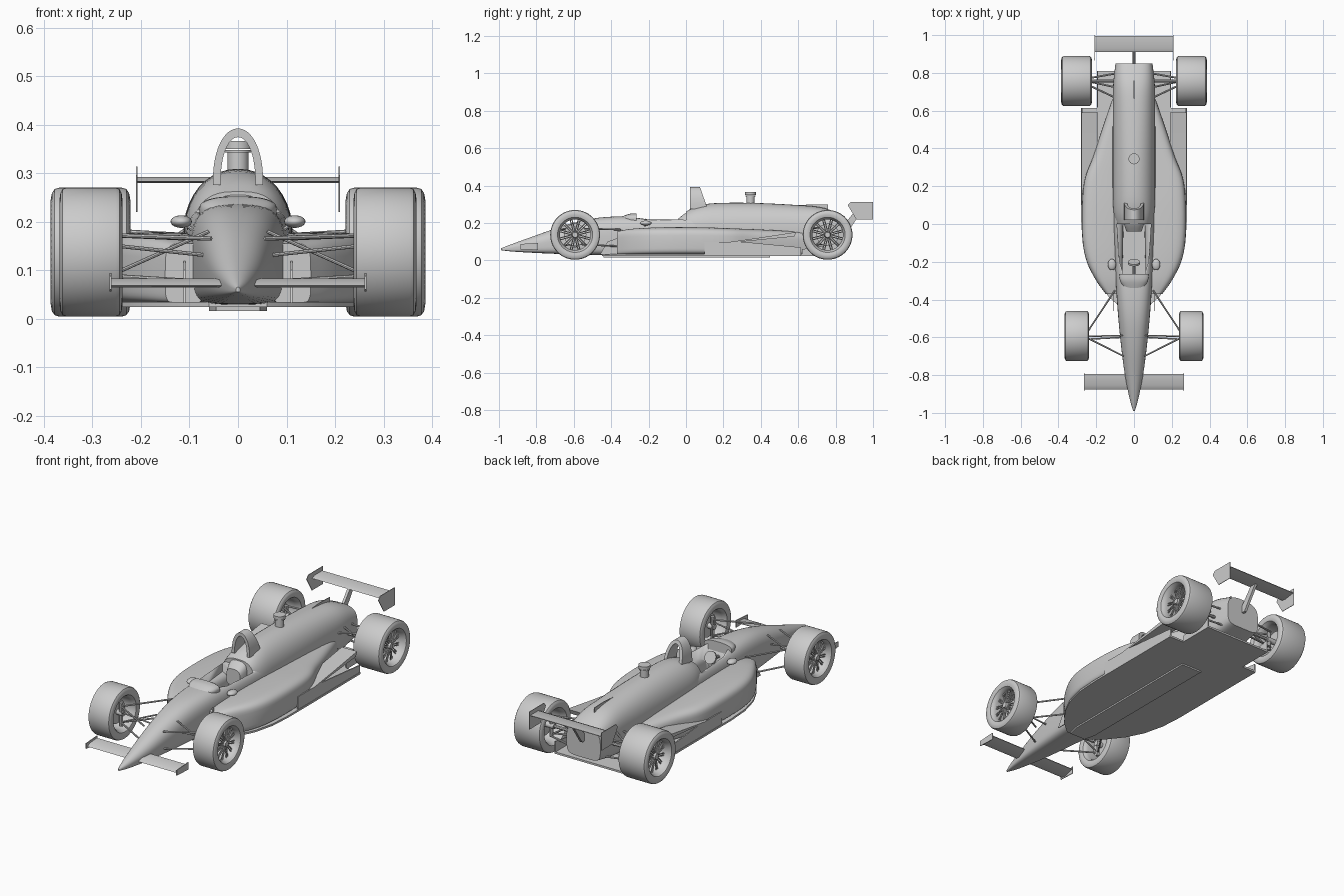
import bpy, bmesh, math
from mathutils import Vector

if "Cube" in bpy.data.objects:
    bpy.data.objects.remove(bpy.data.objects["Cube"])

grey = bpy.data.materials.new("plain grey")
grey.use_nodes = True
grey.diffuse_color = (0.6, 0.6, 0.6, 1)
grey.node_tree.nodes["Principled BSDF"].inputs["Base Color"].default_value = grey.diffuse_color


def finish(name, bm, mirror=False, angle=35):
    """Turn a bmesh into a shaded object, mirrored across x when paired."""
    bmesh.ops.recalc_face_normals(bm, faces=bm.faces)
    mesh = bpy.data.meshes.new(name)
    bm.to_mesh(mesh)
    bm.free()
    mesh.materials.append(grey)
    ob = bpy.data.objects.new(name, mesh)
    bpy.context.collection.objects.link(ob)
    bpy.ops.object.select_all(action='DESELECT')
    ob.select_set(True)
    bpy.context.view_layer.objects.active = ob
    bpy.ops.object.shade_smooth_by_angle(angle=math.radians(angle))
    if mirror:
        ob.modifiers.new("both sides", 'MIRROR').use_clip = False
    return ob


def bridge(bm, rings, closed=False):
    """Skin rings of points; cap the ends unless the rings close on themselves."""
    vs = [[bm.verts.new(p) for p in r] for r in rings]
    n = len(vs[0])
    for a, b in zip(vs, vs[1:] + vs[:1] if closed else vs[1:]):
        for i in range(n):
            j = (i + 1) % n
            bm.faces.new((a[i], a[j], b[j], b[i]))
    if not closed:
        bm.faces.new(vs[0])
        bm.faces.new(vs[-1])


def curve_through(stations, t):
    """Catmull-Rom value along a list of stations."""
    i = min(int(t), len(stations) - 2)
    f = t - i
    get = lambda k: stations[max(0, min(k, len(stations) - 1))]
    return [0.5 * (2 * b + (c - a) * f + (2 * a - 5 * b + 4 * c - d) * f * f
            + (3 * b - a - 3 * c + d) * f ** 3)
            for a, b, c, d in zip(get(i - 1), get(i), get(i + 1), get(i + 2))]


def loft(name, stations, mirror=False, sub=4, n=40):
    """Stations: y, x centre, half width, bottom z, top z, roundness power."""
    rings = []
    for k in range((len(stations) - 1) * sub + 1):
        y, xc, hw, zb, zt, p = curve_through(stations, k / sub)
        ring = []
        for i in range(n):
            c, s = math.cos(math.tau * i / n), math.sin(math.tau * i / n)
            q = p if s > 0 else p + 2
            ring.append((xc + hw * math.copysign(abs(c) ** (2 / q), c), y,
                         (zb + zt) / 2 + (zt - zb) / 2 * math.copysign(abs(s) ** (2 / q), s)))
        rings.append(ring)
    bm = bmesh.new()
    bridge(bm, rings)
    return finish(name, bm, mirror)


def slab(name, outline, axis, lo, hi, mirror=False):
    """Extrude a flat outline along an axis (0 x, 2 z)."""
    bm = bmesh.new()
    place = (lambda p, d: (d, *p)) if axis == 0 else (lambda p, d: (*p, d))
    bridge(bm, [[place(p, d) for p in outline] for d in (lo, hi)])
    return finish(name, bm, mirror)


def both(half):
    return half + [(-x, y) for x, y in reversed(half)]


def rod(bm, a, b, r=0.004, n=8, r2=None):
    a, b = Vector(a), Vector(b)
    rot = (b - a).to_track_quat('Z', 'Y')
    spin = [Vector((math.cos(math.tau * i / n), math.sin(math.tau * i / n), 0)) for i in range(n)]
    bridge(bm, [[a + rot @ (v * r) for v in spin], [b + rot @ (v * (r2 or r)) for v in spin]])


# Tub with tapering nose
tub = loft("tub_and_nose", [
    (-0.99, 0, 0.004, 0.055, 0.065, 2), (-0.93, 0, 0.022, 0.048, 0.088, 2),
    (-0.8, 0, 0.048, 0.04, 0.135, 2.1), (-0.65, 0, 0.068, 0.034, 0.187, 2.3),
    (-0.5, 0, 0.083, 0.03, 0.224, 2.6), (-0.35, 0, 0.094, 0.028, 0.236, 3),
    (-0.2, 0, 0.1, 0.028, 0.232, 3.5), (0, 0, 0.108, 0.028, 0.238, 3.5),
    (0.1, 0, 0.108, 0.028, 0.24, 3.5)])
cutter = slab("cockpit_cutter", both([(0.055, -0.27), (0.076, -0.2), (0.09, 0.0)]), 2, 0.09, 0.4)
cutter.hide_render = True
cutter.hide_viewport = True
cut = tub.modifiers.new("cockpit opening", 'BOOLEAN')
cut.operation, cut.object, cut.solver = 'DIFFERENCE', cutter, 'EXACT'

# Engine cover, tail and headrest
loft("engine_cover", [
    (0.0, 0, 0.095, 0.04, 0.262, 2.8), (0.06, 0, 0.108, 0.04, 0.29, 2.3),
    (0.15, 0, 0.112, 0.04, 0.306, 2.1), (0.35, 0, 0.113, 0.04, 0.308, 2.1),
    (0.6, 0, 0.112, 0.04, 0.296, 2.3), (0.74, 0, 0.11, 0.05, 0.28, 2.5),
    (0.85, 0, 0.098, 0.07, 0.235, 3)])
loft("headrest", [(-0.04, 0, 0.04, 0.14, 0.225, 3), (0.0, 0, 0.052, 0.14, 0.255, 3),
                  (0.05, 0, 0.05, 0.14, 0.28, 3)])
slab("tail_fin", [(0.5, 0.29), (0.76, 0.27), (0.76, 0.298), (0.68, 0.3)], 0, -0.002, 0.002)

# Seat, wheel and screen
bm = bmesh.new()
rod(bm, (0, -0.21, 0.19), (0, -0.2, 0.195), 0.032, 20)
rod(bm, (0, -0.28, 0.17), (0, -0.2, 0.192), 0.008)
finish("steering_wheel", bm)
loft("windscreen_cowl", [(-0.34, 0, 0.05, 0.2, 0.236, 2.2), (-0.3, 0, 0.074, 0.2, 0.25, 2.4),
                         (-0.265, 0, 0.08, 0.2, 0.252, 2.5)])

# Roll hoop, deepening toward its base
bm = bmesh.new()
rings = []
for i in range(25):
    a = math.pi * i / 24
    ring = []
    for w, top, back in ((0.052, 0.392, 0), (0.052, 0.392, 1), (0.036, 0.374, 1), (0.036, 0.374, 0)):
        z = 0.275 + (top - 0.275) * math.sin(a) ** 0.85
        ring.append((w * math.cos(a), 0.075 + (0.392 - z) * 0.35 if back else 0.022, z))
    rings.append(ring)
bridge(bm, rings)
finish("roll_hoop", bm)

# Camera pod
bm = bmesh.new()
for z0, z1, r in ((0.3, 0.342, 0.022), (0.342, 0.348, 0.027), (0.35, 0.366, 0.029)):
    rod(bm, (0, 0.345, z0), (0, 0.345, z1), r, 24)
finish("camera_pod", bm)

# Side pods, narrowing toward the tail
loft("side_pods", [
    (-0.37, 0.11, 0.04, 0.032, 0.155, 4), (-0.3, 0.13, 0.07, 0.032, 0.168, 4),
    (-0.2, 0.155, 0.095, 0.032, 0.175, 4), (-0.08, 0.165, 0.108, 0.032, 0.178, 4),
    (0.1, 0.165, 0.11, 0.032, 0.177, 4), (0.24, 0.155, 0.105, 0.032, 0.172, 4),
    (0.36, 0.125, 0.09, 0.032, 0.167, 3.6), (0.5, 0.1, 0.07, 0.032, 0.16, 3.2),
    (0.66, 0.07, 0.045, 0.032, 0.15, 3)], True)
slab("inlet_vanes", [(-0.46, 0.032), (-0.34, 0.032), (-0.34, 0.13), (-0.42, 0.1)],
     0, 0.108, 0.112, True)

# Underfloor, skid plank and kick-up ramps
slab("underfloor", both([(0.06, -0.45), (0.13, -0.39), (0.2, -0.3), (0.245, -0.21), (0.272, -0.1),
     (0.28, 0.02), (0.28, 0.615), (0.195, 0.615), (0.195, 0.81)]), 2, 0.024, 0.034)
slab("skid_plank", both([(0.045, -0.44), (0.06, -0.38), (0.06, 0.45)]), 2, 0.016, 0.025)
slab("kick_up_ramps", [(0.12, 0.083), (0.58, 0.128), (0.59, 0.152), (0.4, 0.123)], 0, 0.19, 0.278, True)
slab("ramp_side_walls", [(0.1, 0.033), (0.615, 0.033), (0.615, 0.07), (0.3, 0.1), (0.1, 0.1)],
     0, 0.272, 0.278, True)
slab("diffuser_walls", [(0.62, 0.03), (0.81, 0.03), (0.81, 0.09), (0.62, 0.06)], 0, 0.19, 0.195, True)

# Mirrors
bm = bmesh.new()
bmesh.ops.create_uvsphere(bm, u_segments=20, v_segments=12, radius=1)
bmesh.ops.scale(bm, vec=(0.022, 0.03, 0.013), verts=bm.verts)
bmesh.ops.translate(bm, vec=(0.117, -0.215, 0.2), verts=bm.verts)
rod(bm, (0.09, -0.22, 0.18), (0.112, -0.215, 0.198), 0.004)
finish("mirrors", bm, True)


# Wings
def wing(name, half, lead, trail, z0, z1, thick):
    slab(name, [(lead, z0), (lead + 0.02, z0 + thick), (trail, z1 + 0.003), (trail, z1),
                (lead + 0.025, z0 - thick / 3)], 0, -half, half)


wing("front_wing", 0.262, -0.875, -0.795, 0.068, 0.08, 0.012)
wing("rear_wing", 0.207, 0.91, 0.995, 0.283, 0.289, 0.009)
slab("front_wing_end_plates", [(-0.885, 0.06), (-0.79, 0.056), (-0.79, 0.094), (-0.885, 0.088)],
     0, 0.261, 0.265, True)
slab("rear_wing_end_plates", [(0.91, 0.22), (1.0, 0.22), (1.0, 0.313), (0.88, 0.313), (0.865, 0.295)],
     0, 0.207, 0.21, True)
slab("rear_wing_strut", [(0.82, 0.16), (0.87, 0.16), (0.955, 0.285), (0.92, 0.285)], 0, -0.007, 0.007)


# Wheels: turned tyre, rim, hub and crossed spokes
def wheels(name, x0, x1, y, z=0.137, R=0.133):
    half, xc = (x1 - x0) / 2, (x0 + x1) / 2
    side = [(0.78, 0.086), (0.94, 0.094), (1, 0.108), (0.97, 0.122), (0.9, 0.13), (0.78, R)]
    prof = [(0.6, 0.082)] + side + [(-u, r) for u, r in reversed(side)] + [(-0.6, 0.082)]
    n = 56
    bm = bmesh.new()
    bridge(bm, [[(xc + u * half, y + r * math.cos(math.tau * i / n), z + r * math.sin(math.tau * i / n))
                 for u, r in prof] for i in range(n)], True)
    finish(name + "_tyres", bm, True, 30)
    bm = bmesh.new()
    face = xc + half * 0.5
    at = lambda x, r, a: (x, y + r * math.cos(a), z + r * math.sin(a))
    for i in range(12):
        a = math.tau * i / 12
        for d in (-0.2, 0.2):
            rod(bm, at(face + 0.006, 0.018, a), at(face, 0.083, a + d), 0.003, 6)
    rod(bm, (face - 0.01, y, z), (face + 0.016, y, z), 0.02, 20, 0.014)
    rod(bm, (x0 + 0.01, y, z), (face, y, z), 0.014, 16)
    rod(bm, (xc - 0.02, y, z), (xc - 0.008, y, z), 0.06, 32)
    finish(name + "_rims", bm, True, 30)


wheels("front", 0.238, 0.368, -0.593)
wheels("rear", 0.222, 0.386, 0.757)

# Suspension arms
bm = bmesh.new()
for hub_z, in_z in ((0.172, 0.165), (0.088, 0.075)):
    hub = (0.262, -0.595, hub_z)
    for x, y in ((0.055, -0.7), (0.1, -0.35)):
        rod(bm, hub, (x, y, in_z), 0.0045)
rod(bm, (0.25, -0.595, 0.095), (0.06, -0.59, 0.18))
rod(bm, (0.25, -0.61, 0.15), (0.06, -0.6, 0.13))
rod(bm, (0.262, -0.595, 0.07), (0.262, -0.595, 0.19), 0.01)
finish("front_suspension", bm, True)
bm = bmesh.new()
for hub_z, in_z in ((0.18, 0.17), (0.09, 0.08)):
    for hy, y in ((0.74, 0.66), (0.77, 0.8)):
        rod(bm, (0.25, hy, hub_z), (0.08, y, in_z), 0.005)
rod(bm, (0.25, 0.757, 0.09), (0.08, 0.72, 0.2), 0.005)
rod(bm, (0.25, 0.757, 0.137), (0.05, 0.757, 0.137), 0.008)
rod(bm, (0.25, 0.757, 0.08), (0.25, 0.757, 0.19), 0.01)
finish("rear_suspension", bm, True)
